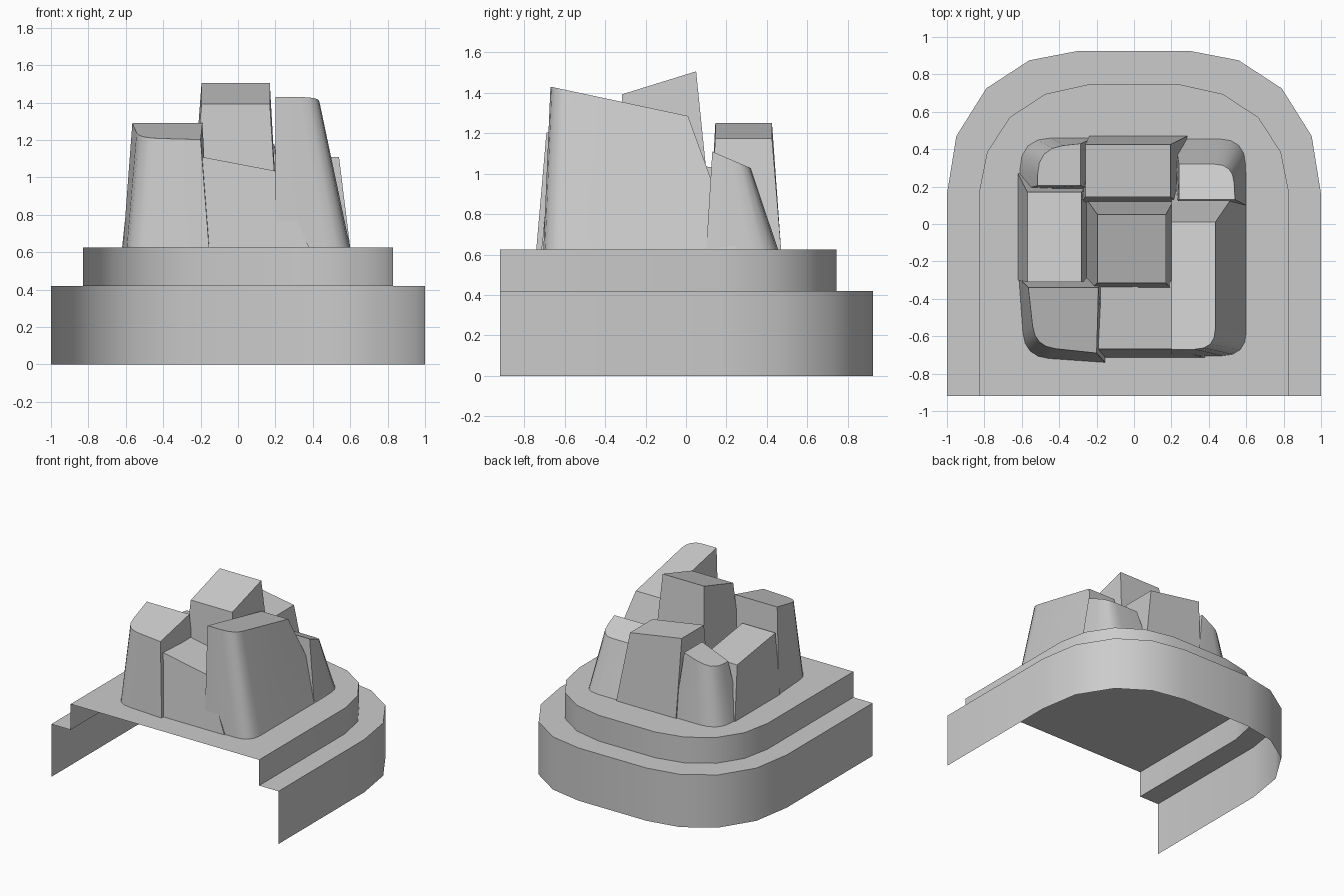
import bpy, bmesh
from mathutils import Vector

if "Cube" in bpy.data.objects:
    bpy.data.objects.remove(bpy.data.objects["Cube"])

DECK = 0.625


def finish(name, bm):
    bmesh.ops.recalc_face_normals(bm, faces=bm.faces)
    me = bpy.data.meshes.new(name)
    bm.to_mesh(me)
    bm.free()
    ob = bpy.data.objects.new(name, me)
    bpy.context.collection.objects.link(ob)
    bpy.ops.object.select_all(action='DESELECT')
    ob.select_set(True)
    bpy.context.view_layer.objects.active = ob
    bpy.ops.object.shade_smooth_by_angle(angle=0.6)
    return ob


def bridge(bm, a, b, closed):
    n = len(a)
    for i in range(n if closed else n - 1):
        j = (i + 1) % n
        bm.faces.new((a[i], a[j], b[j], b[i]))


def outline(corners, rounded, radius, steps=4):
    """Corner list with one corner optionally replaced by an arc."""
    pts = []
    for i, c in enumerate(corners):
        p = Vector(c)
        if i != rounded:
            pts.append(p)
            continue
        a = p + (Vector(corners[i - 1]) - p).normalized() * radius
        b = p + (Vector(corners[(i + 1) % 4]) - p).normalized() * radius
        for k in range(steps + 1):
            t = k / steps
            pts.append(a * (1 - t) ** 2 + p * 2 * t * (1 - t) + b * t * t)
    return pts


def block(name, base, top, plane, rounded=None, r_base=0.13, r_top=0.11):
    """Tapered block; corners run back-left, front-left, front-right,
    back-right. plane = (height at origin, slope in x, slope in y)."""
    z0, gx, gy = plane
    bm = bmesh.new()
    lo = [bm.verts.new((p.x, p.y, DECK)) for p in outline(base, rounded, r_base)]
    hi = [bm.verts.new((p.x, p.y, z0 + gx * p.x + gy * p.y))
          for p in outline(top, rounded, r_top)]
    bridge(bm, lo, hi, True)
    bm.faces.new(hi)
    return finish(name, bm)


# Stepped base shell, open at the front and underneath
def mirrored(half):
    return half + [(-x, y) for x, y in reversed(half)]


outer = mirrored([(-1, -.92), (-1, .16), (-.95, .47), (-.79, .725),
                  (-.56, .875), (-.3, .925)])
inner = mirrored([(-.83, -.92), (-.83, .16), (-.785, .385), (-.665, .57),
                  (-.475, .695), (-.25, .745)])
bm = bmesh.new()
rings = [[bm.verts.new((x, y, z)) for x, y in prof]
         for prof, z in ((outer, 0), (outer, .42), (inner, .42), (inner, DECK))]
for a, b in zip(rings, rings[1:]):
    bridge(bm, a, b, False)
bm.faces.new(rings[-1])
finish("stepped_base", bm)

# Front row of blocks
block("front_left_block",
      [(-.615, -.29), (-.585, -.71), (-.155, -.74), (-.155, -.28)],
      [(-.565, -.34), (-.53, -.655), (-.2, -.69), (-.19, -.34)],
      (1.375, 0, .25), rounded=1)
block("front_middle_block",
      [(-.25, -.3), (-.25, -.715), (.38, -.715), (.3, -.3)],
      [(-.2, -.3), (-.2, -.668), (.2, -.668), (.2, -.3)],
      (1.073, -.19, 0))

# Long right block
block("right_block",
      [(.2, .25), (.2, -.705), (.6, -.705), (.6, .25)],
      [(.2, .01), (.2, -.67), (.435, -.67), (.435, .01)],
      (1.287, 0, -.213), rounded=2)

# Middle row
block("left_middle_block",
      [(-.62, .27), (-.62, -.3), (-.25, -.3), (-.25, .22)],
      [(-.57, .17), (-.57, -.31), (-.28, -.31), (-.28, .17)],
      (1.05, 0, -.15))
block("centre_block",
      [(-.26, .14), (-.26, -.37), (.22, -.37), (.22, .14)],
      [(-.195, .05), (-.195, -.315), (.17, -.315), (.17, .05)],
      (1.49, 0, .31))

# Back row
block("back_left_block",
      [(-.61, .46), (-.61, .18), (-.22, .18), (-.22, .46)],
      [(-.515, .405), (-.515, .205), (-.285, .205), (-.285, .43)],
      (1.26, .4, 0), rounded=0, r_base=.17, r_top=.14)
block("back_middle_block",
      [(-.24, .47), (-.29, .11), (.24, .11), (.285, .47)],
      [(-.26, .425), (-.26, .145), (.195, .145), (.195, .425)],
      (1.207, -.165, 0))
block("back_right_block",
      [(.22, .455), (.22, .1), (.6, .1), (.595, .455)],
      [(.24, .32), (.24, .13), (.54, .13), (.53, .32)],
      (1.165, 0, -.43), rounded=3, r_base=.14, r_top=.1)
